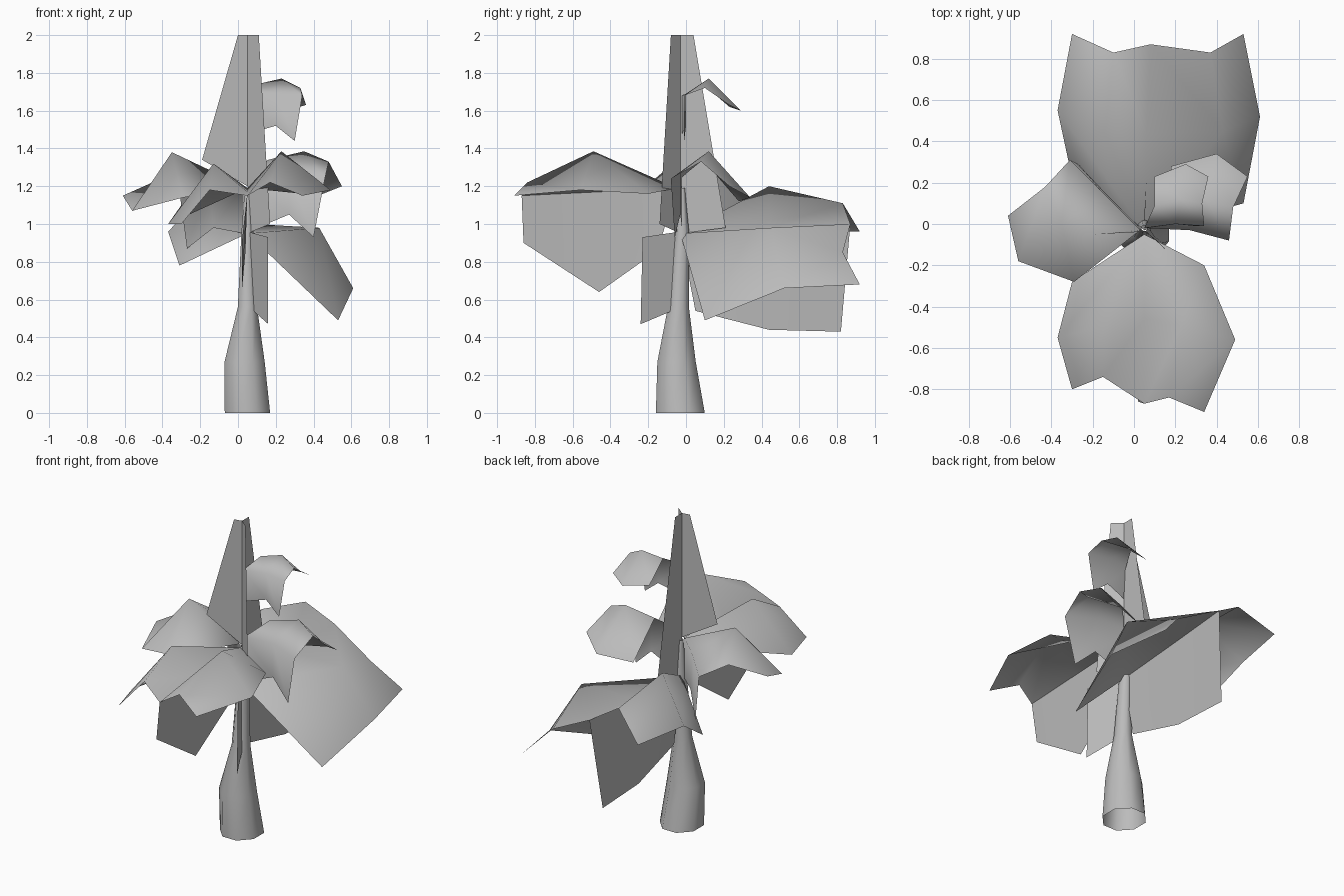
import bpy
import math
from mathutils import Vector

cube = bpy.data.objects.get("Cube")
if cube:
    bpy.data.objects.remove(cube, do_unlink=True)

# One plain grey for the whole plant
grey = bpy.data.materials.new("plain_grey")
grey.use_nodes = True
colour = (0.5, 0.5, 0.5, 1.0)
grey.diffuse_color = colour
grey.node_tree.nodes["Principled BSDF"].inputs["Base Color"].default_value = colour


def make_object(name, rows, closed=False):
    """Skin equal rows of points with quads, merging repeated points."""
    points, faces = [], []

    def index(point):
        point = tuple(point)
        if point not in points:
            points.append(point)
        return points.index(point)

    ids = [[index(p) for p in row] for row in rows]
    for low, high in zip(ids, ids[1:]):
        count = len(low)
        for i in range(count if closed else count - 1):
            j = (i + 1) % count
            face = list(dict.fromkeys((low[i], low[j], high[j], high[i])))
            if len(face) > 2:
                faces.append(face)
    mesh = bpy.data.meshes.new(name)
    mesh.from_pydata(points, [], faces)
    mesh.materials.append(grey)
    obj = bpy.data.objects.new(name, mesh)
    bpy.context.collection.objects.link(obj)
    bpy.ops.object.select_all(action="DESELECT")
    bpy.context.view_layer.objects.active = obj
    obj.select_set(True)
    bpy.ops.object.shade_smooth_by_angle(angle=math.radians(110))


def make_half_leaf(name, edge, ridge, midrib, keel):
    """One arched wing that folds down into a hanging sheet."""
    make_object(name, [edge, ridge, midrib, keel])


def make_full_leaf(name, edge_a, ridge_a, midrib, ridge_b, edge_b, keel):
    """Arched wings either side of a midrib, with a sheet hanging under it."""
    make_object(name, [edge_a, ridge_a, midrib, ridge_b, edge_b])
    make_object(name + "_keel", [midrib, keel])


def ring(z, x, y, rx, ry, sides=8):
    turns = [math.tau * (i + 0.5) / sides for i in range(sides)]
    return [(x + rx * math.cos(t), y + ry * math.sin(t), z) for t in turns]


# Trunk with a swollen, open foot
make_object("trunk", [
    ring(0, 0.05, -0.03, 0.13, 0.14),
    ring(0.27, 0.035, -0.05, 0.115, 0.11),
    ring(0.56, 0.05, -0.04, 0.055, 0.06),
    ring(0.95, 0.05, -0.02, 0.035, 0.04),
    ring(1.19, 0.05, -0.02, 0.015, 0.015),
], closed=True)

# Upright blades around the growing tip: outer top, outer low point, low and foot heights
axis = Vector((0.05, -0.03, 0))
up = Vector((0, 0, 1))
blades = {
    "left": ((0, -0.04), (-0.19, -0.05), 1.34, 1.2),
    "back": ((0.05, 0.04), (0.06, 0.21), 0.98, 0.95),
    "front": ((0.11, -0.08), (0.17, -0.14), 1.0, 0.95),
}
for side, (top, low, z_low, z_foot) in blades.items():
    make_object("tip_blade_" + side, [
        [axis + up * z_foot, axis + up * 2],
        [(*low, z_low), (*top, 2.0)],
    ])

# Withered blade hanging beside the trunk
make_object("hanging_blade", [
    [(0.05, -0.03, 0.96), (0.16, -0.23, 0.93)],
    [(0.07, -0.05, 0.55), (0.16, -0.24, 0.47)],
])

# Large back leaf
stem = (0.05, -0.03, 0.95)
make_full_leaf(
    "back_leaf",
    edge_a=[(0.53, 0.1, 0.49), (0.61, 0.52, 0.66), (0.53, 0.92, 0.68)],
    ridge_a=[stem, (0.43, 0.45, 0.98), (0.37, 0.83, 0.85)],
    midrib=[stem, (0.06, 0.44, 0.98), (0.08, 0.87, 1.0)],
    ridge_b=[stem, (-0.14, 0.44, 1.2), (-0.1, 0.83, 1.11)],
    edge_b=[(-0.31, 0.27, 0.78), (-0.37, 0.55, 0.96), (-0.3, 0.92, 0.96)],
    keel=[(0.05, 0.05, 0.54), (0.03, 0.44, 0.44), (0.02, 0.82, 0.43)],
)

# Large front leaf
stem = (0.05, -0.05, 1.19)
make_full_leaf(
    "front_leaf",
    edge_a=[(0.34, -0.2, 1.16), (0.49, -0.56, 1.18), (0.34, -0.91, 1.15)],
    ridge_a=[stem, (0.23, -0.49, 1.385), (0.17, -0.84, 1.22)],
    midrib=[stem, (0.05, -0.46, 1.17), (0.05, -0.87, 1.15)],
    ridge_b=[stem, (-0.13, -0.49, 1.32), (-0.15, -0.74, 1.18)],
    edge_b=[(-0.3, -0.28, 1.1), (-0.37, -0.55, 1.0), (-0.3, -0.8, 1.0)],
    keel=[(0.04, -0.15, 0.86), (0.02, -0.46, 0.64), (0.02, -0.86, 0.9)],
)

# Side leaf on the -x side, its midrib running to the back corner
stem = (0.03, -0.03, 1.2)
make_half_leaf(
    "right_leaf",
    edge=[(-0.29, -0.28, 1.14), (-0.56, -0.18, 1.07), (-0.61, 0.04, 1.15)],
    ridge=[stem, (-0.35, 0.0, 1.38), (-0.43, 0.18, 1.23)],
    midrib=[stem, (-0.15, 0.15, 1.21), (-0.31, 0.31, 1.17)],
    keel=[(0.03, -0.02, 0.95), (-0.13, 0.14, 0.98), (-0.27, 0.29, 0.87)],
)

# Middle leaf on the +x side
make_half_leaf(
    "left_leaf",
    edge=[(0.18, 0.28, 1.12), (0.4, 0.34, 1.14), (0.55, 0.23, 1.2)],
    ridge=[(0.16, 0.09, 1.34), (0.35, 0.12, 1.385), (0.48, 0.08, 1.33)],
    midrib=[(0.06, -0.02, 1.25), (0.27, -0.03, 1.27), (0.46, -0.08, 1.24)],
    keel=[(0.08, -0.02, 0.97), (0.27, -0.03, 1.05), (0.4, -0.06, 0.93)],
)

# Small upper leaf
make_half_leaf(
    "upper_leaf",
    edge=[(0.1, 0.23, 1.62), (0.25, 0.29, 1.6), (0.36, 0.23, 1.63)],
    ridge=[(0.1, 0.09, 1.74), (0.23, 0.12, 1.77), (0.33, 0.1, 1.72)],
    midrib=[(0.05, -0.02, 1.68), (0.2, 0.0, 1.69), (0.34, -0.01, 1.68)],
    keel=[(0.06, -0.02, 1.48), (0.2, 0.0, 1.52), (0.3, -0.01, 1.44)],
)
